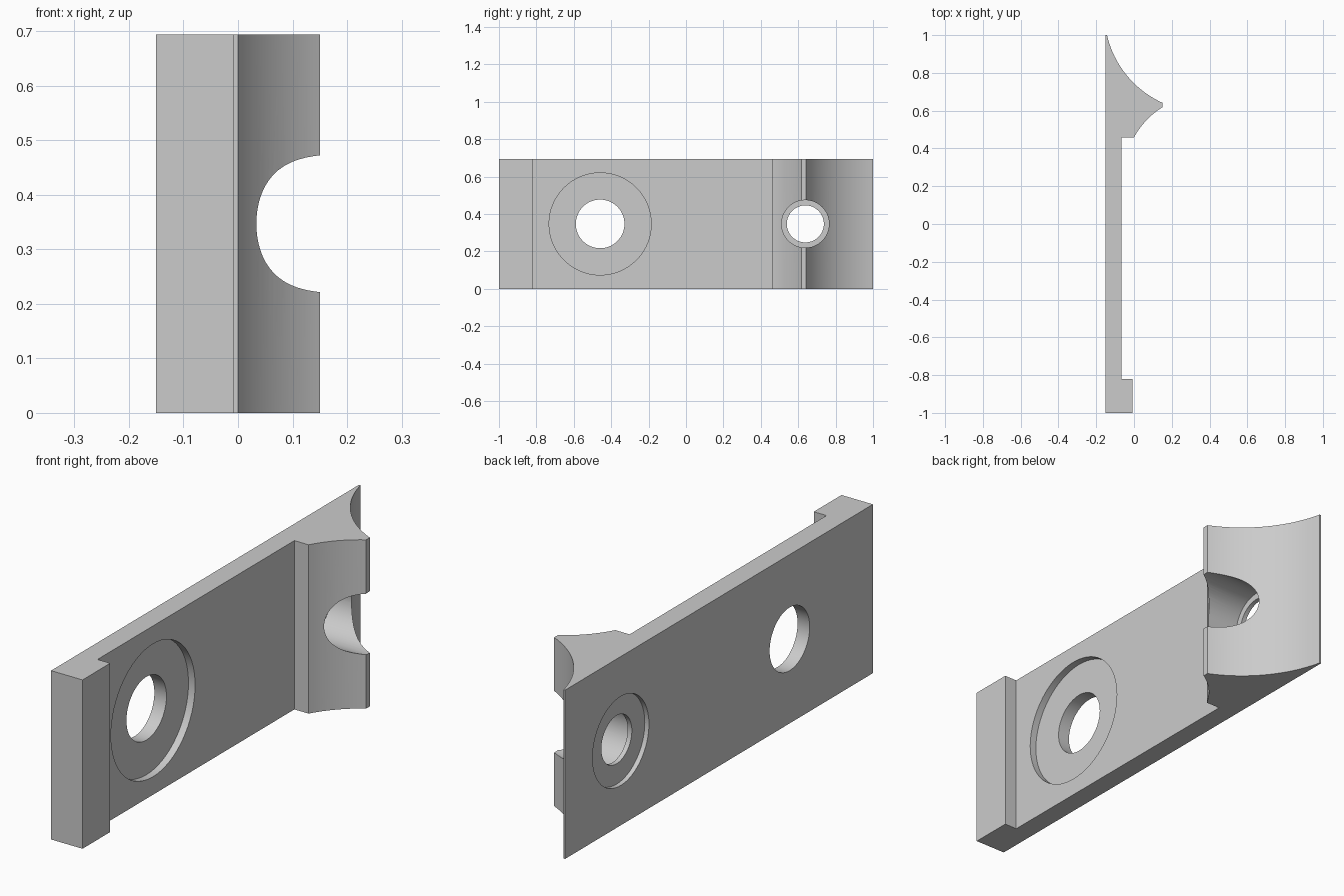
import bpy, bmesh, math
from mathutils import Vector, Matrix

cube = bpy.data.objects.get("Cube")
if cube:
    bpy.data.objects.remove(cube)

HEIGHT = 0.694
MID_Z = HEIGHT / 2

grey = bpy.data.materials.new("plain_grey")
grey.use_nodes = True
COLOUR = (0.6, 0.6, 0.6, 1)
grey.diffuse_color = COLOUR
grey.node_tree.nodes["Principled BSDF"].inputs["Base Color"].default_value = COLOUR


def arc(a, b, sag, n):
    """Points on a circular arc from a to b, bulging left of the direction a-b by sag."""
    a, b = Vector(a), Vector(b)
    chord = b - a
    half = chord.length / 2
    radius = (half ** 2 + sag ** 2) / (2 * sag)
    along = chord.normalized()
    left = Vector((-along.y, along.x))
    centre = (a + b) / 2 + left * (sag - radius)
    spread = math.asin(half / radius)
    angles = [spread * (2 * i / n - 1) for i in range(n + 1)]
    return [centre + radius * (along * math.sin(t) + left * math.cos(t)) for t in angles]


def make_object(name, bm):
    bmesh.ops.recalc_face_normals(bm, faces=bm.faces)
    mesh = bpy.data.meshes.new(name)
    bm.to_mesh(mesh)
    bm.free()
    mesh.materials.append(grey)
    obj = bpy.data.objects.new(name, mesh)
    bpy.context.collection.objects.link(obj)
    return obj


def drill(target, y, radius, x0, x1):
    """Cut a round bore along x through the target between x0 and x1."""
    bm = bmesh.new()
    place = Matrix.Translation(((x0 + x1) / 2, y, MID_Z)) @ Matrix.Rotation(math.pi / 2, 4, 'Y')
    bmesh.ops.create_cone(bm, cap_ends=True, segments=64, radius1=radius,
                          radius2=radius, depth=x1 - x0, matrix=place)
    cutter = make_object("bore_cutter", bm)
    cutter.hide_render = True
    mod = target.modifiers.new("bore", 'BOOLEAN')
    mod.object = cutter
    mod.operation = 'DIFFERENCE'
    mod.solver = 'EXACT'
    bpy.context.view_layer.objects.active = target
    bpy.ops.object.modifier_apply(modifier=mod.name)
    bpy.data.objects.remove(cutter)


# Plate with end lip and curved ridge, as one extruded profile
outline = [(-0.15, -1), (-0.007, -1), (-0.007, -0.82), (-0.065, -0.82), (-0.065, 0.459)]
outline += arc((0, 0.459), (0.15, 0.618), 0.014, 16)
outline += arc((0.15, 0.642), (-0.143, 1), 0.054, 32)
outline += [(-0.15, 1)]
bm = bmesh.new()
base = bm.faces.new([bm.verts.new((p[0], p[1], 0)) for p in outline])
top = bmesh.ops.extrude_face_region(bm, geom=[base])["geom"]
bmesh.ops.translate(bm, vec=(0, 0, HEIGHT),
                    verts=[v for v in top if isinstance(v, bmesh.types.BMVert)])
bracket = make_object("bracket_plate", bm)

# Large hole with shallow recess on the ridge side
drill(bracket, -0.459, 0.273, -0.095, 0.1)
drill(bracket, -0.459, 0.13, -0.3, 0.1)

# Small hole through the ridge, with a recess in the back
drill(bracket, 0.638, 0.127, -0.112, 0.4)
drill(bracket, 0.638, 0.099, -0.3, 0.4)
drill(bracket, 0.638, 0.183, -0.3, -0.131)

# Smooth curved walls, crisp edges
bpy.ops.object.select_all(action='DESELECT')
bracket.select_set(True)
bpy.context.view_layer.objects.active = bracket
bpy.ops.object.shade_smooth_by_angle(angle=math.radians(25))
